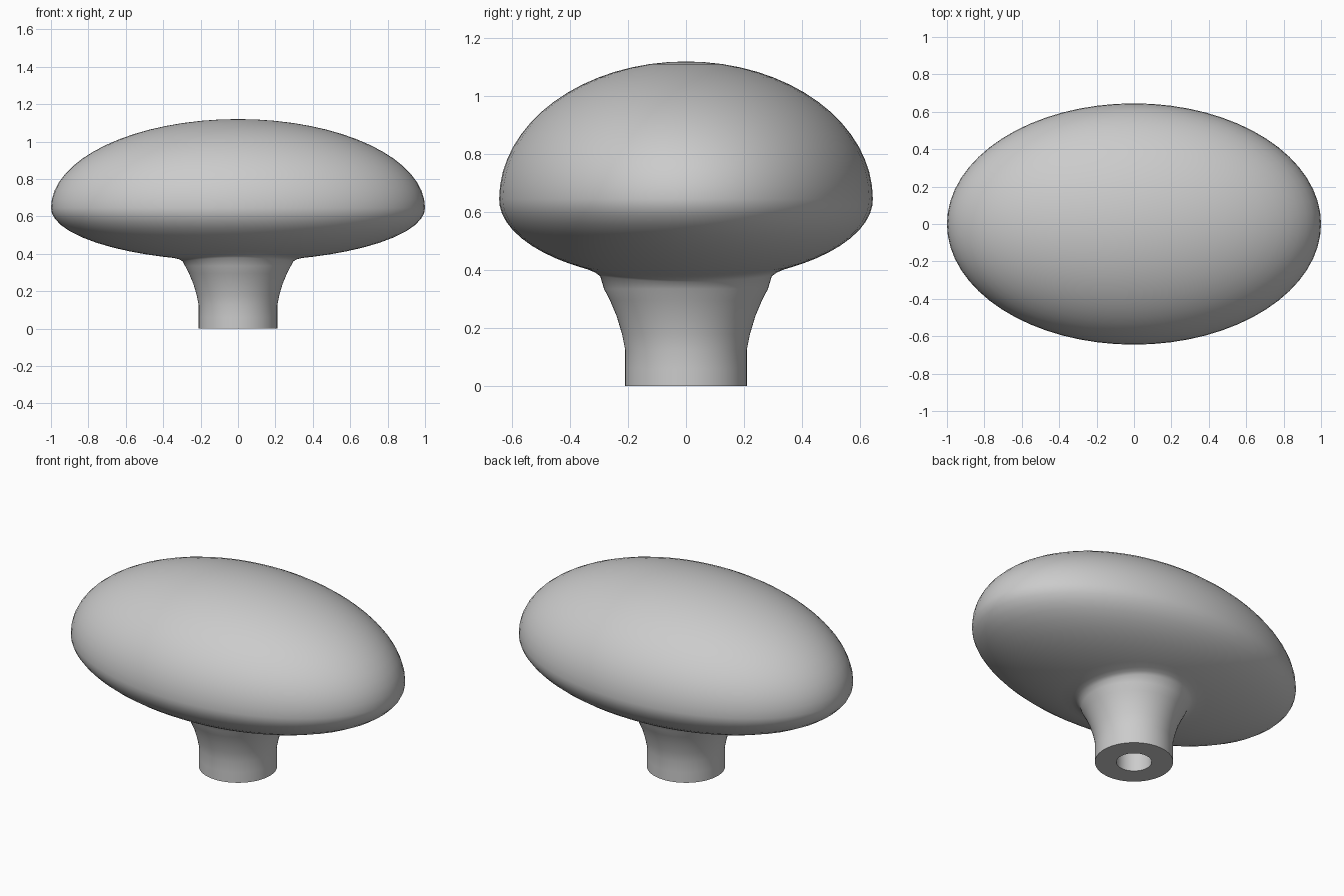
import bpy, bmesh, math

if "Cube" in bpy.data.objects:
    bpy.data.objects.remove(bpy.data.objects["Cube"])

SEG = 64
RX, RY, Z_RIM = 1.0, 0.645, 0.645      # cap half-sizes and height of its widest line
UP, DOWN = 0.475, 0.285                # cap height above and below the rim

bm = bmesh.new()


def ring(rx, ry, height):
    """Elliptical loop; height is a number or a function of (x, y)."""
    verts = []
    for i in range(SEG):
        a = 2 * math.pi * i / SEG
        x, y = rx * math.cos(a), ry * math.sin(a)
        z = height(x, y) if callable(height) else height
        verts.append(bm.verts.new((x, y, z)))
    return verts


def underside(x, y, gap=0.0):
    q = max(0.0, 1 - (x / RX) ** 2 - (y / RY) ** 2)
    return Z_RIM - DOWN * math.sqrt(q) - gap


rings = []

# blind screw hole and flared round stem
for r, z in [(0.095, 0.4), (0.095, 0), (0.21, 0), (0.21, 0.06), (0.21, 0.125),
             (0.221, 0.18), (0.239, 0.24), (0.262, 0.295), (0.283, 0.335)]:
    rings.append(ring(r, r, z))

# fillet where the stem meets the cap
for r, gap in [(0.296, 0.013), (0.315, 0.004), (0.34, 0.0)]:
    rings.append(ring(r, r, lambda x, y, g=gap: underside(x, y, g)))

# underside of the cap, changing from round to oval
for t in (0.1, 0.22, 0.36, 0.5, 0.63, 0.75, 0.85, 0.92, 0.97, 0.993):
    rings.append(ring(0.34 + (RX - 0.34) * t, 0.34 + (RY - 0.34) * t, underside))

# domed top of the cap
STEPS = 16
for i in range(STEPS):
    a = math.pi / 2 * i / STEPS
    rings.append(ring(RX * math.cos(a), RY * math.cos(a), Z_RIM + UP * math.sin(a)))

# skin the loops and close both ends
for lo, hi in zip(rings, rings[1:]):
    for i in range(SEG):
        j = (i + 1) % SEG
        bm.faces.new((lo[i], lo[j], hi[j], hi[i]))
bm.faces.new(list(reversed(rings[0])))
apex = bm.verts.new((0, 0, Z_RIM + UP))
for i in range(SEG):
    bm.faces.new((rings[-1][i], rings[-1][(i + 1) % SEG], apex))
bmesh.ops.recalc_face_normals(bm, faces=bm.faces)

mesh = bpy.data.meshes.new("oval_knob")
bm.to_mesh(mesh)
bm.free()
knob = bpy.data.objects.new("oval_knob", mesh)
bpy.context.collection.objects.link(knob)
bpy.context.view_layer.objects.active = knob
knob.select_set(True)
bpy.ops.object.shade_smooth_by_angle(angle=math.radians(50))
